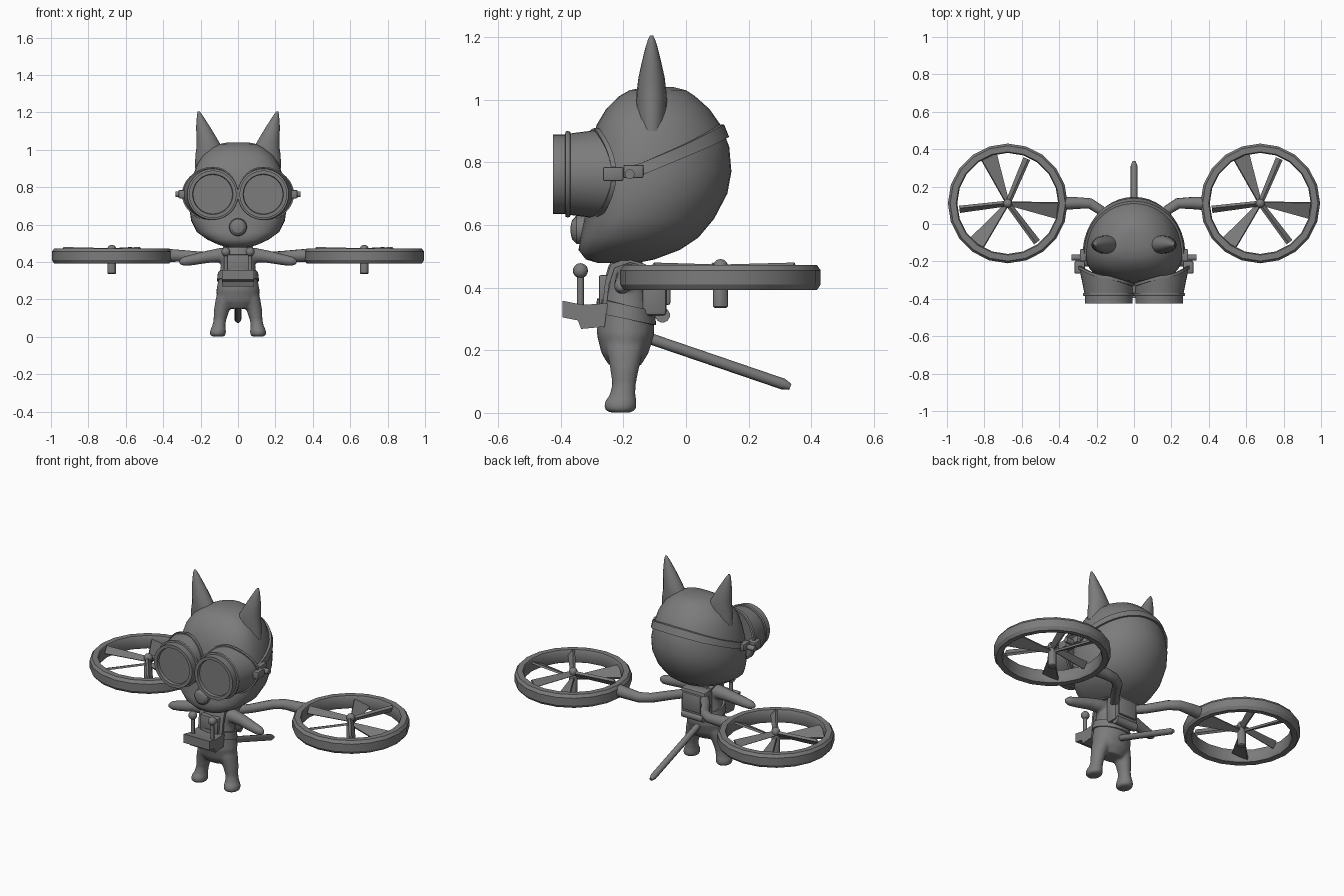
import bpy, bmesh, math
from math import sin, cos, pi, radians
from mathutils import Vector

if "Cube" in bpy.data.objects:
    bpy.data.objects.remove(bpy.data.objects["Cube"])

grey = bpy.data.materials.new("plain_grey")
grey.diffuse_color = (0.2, 0.2, 0.2, 1)
grey.use_nodes = True
grey.node_tree.nodes["Principled BSDF"].inputs["Base Color"].default_value = grey.diffuse_color


def finish(name, bm, angle=40):
    bmesh.ops.recalc_face_normals(bm, faces=bm.faces)
    me = bpy.data.meshes.new(name)
    bm.to_mesh(me)
    bm.free()
    me.materials.append(grey)
    ob = bpy.data.objects.new(name, me)
    bpy.context.collection.objects.link(ob)
    bpy.ops.object.select_all(action='DESELECT')
    ob.select_set(True)
    bpy.context.view_layer.objects.active = ob
    bpy.ops.object.shade_smooth_by_angle(angle=radians(angle))
    return ob


def loft(name, rings, caps=True, closed=False, angle=40, bm=None):
    """Skin a list of equal rings; adds to bm when one is given."""
    own = bm is None
    bm = bm or bmesh.new()
    vs = [[bm.verts.new(p) for p in r] for r in rings]
    n = len(vs[0])
    pairs = list(zip(vs, vs[1:])) + ([(vs[-1], vs[0])] if closed else [])
    for a, b in pairs:
        for i in range(n):
            bm.faces.new((a[i], a[(i + 1) % n], b[(i + 1) % n], b[i]))
    if caps and not closed:
        bm.faces.new(vs[0])
        bm.faces.new(vs[-1])
    return finish(name, bm, angle) if own else bm


def oval(c, rx, ry, n=20):
    return [Vector((c[0] + rx * cos(2 * pi * i / n), c[1] + ry * sin(2 * pi * i / n), c[2])) for i in range(n)]


def tube(name, pts, radii, n=12, bm=None):
    pts = [Vector(p) for p in pts]
    rings = []
    for i, p in enumerate(pts):
        d = (pts[min(i + 1, len(pts) - 1)] - pts[max(i - 1, 0)]).normalized()
        u = d.orthogonal().normalized()
        if i and u.dot(prev) < 0.9:
            u = (prev - d * prev.dot(d)).normalized()
        prev, v = u, d.cross(u)
        rings.append([p + radii[i] * (u * cos(2 * pi * k / n) + v * sin(2 * pi * k / n)) for k in range(n)])
    return loft(name, rings, bm=bm)


def lathe(name, profile, centre, axis='Z', n=32, closed=False):
    rings = []
    for r, h in profile:
        if axis == 'Z':
            rings.append([Vector(centre) + Vector((r * cos(2 * pi * i / n), r * sin(2 * pi * i / n), h)) for i in range(n)])
        else:
            rings.append([Vector(centre) + Vector((r * cos(2 * pi * i / n), h, r * sin(2 * pi * i / n))) for i in range(n)])
    return loft(name, rings, closed=closed, angle=30)


def box(name, lo, hi, bevel=0.006):
    bm = bmesh.new()
    bmesh.ops.create_cube(bm, size=1)
    for v in bm.verts:
        v.co = [lo[k] + (v.co[k] + 0.5) * (hi[k] - lo[k]) for k in range(3)]
    bmesh.ops.bevel(bm, geom=bm.edges[:], offset=bevel, segments=2, affect='EDGES', profile=0.5)
    return finish(name, bm)


def ball(name, c, r):
    bm = bmesh.new()
    bmesh.ops.create_uvsphere(bm, u_segments=16, v_segments=10, radius=r)
    bmesh.ops.translate(bm, verts=bm.verts, vec=c)
    return finish(name, bm, 60)


# Head: height, half width, front y, back y
HEAD = [(.478, .05, -.28, -.16), (.49, .10, -.32, -.10), (.52, .165, -.343, -.02), (.56, .22, -.337, .04),
        (.62, .25, -.325, .09), (.70, .263, -.32, .132), (.77, .26, -.315, .145), (.85, .243, -.305, .138),
        (.92, .22, -.285, .11), (.97, .188, -.255, .075), (1.01, .14, -.215, .03), (1.03, .1, -.18, 0),
        (1.04, .05, -.13, -.04)]


def head_point(t, z, off=0.0):
    for a, b in zip(HEAD, HEAD[1:]):
        if z <= b[0]:
            break
    f = (z - a[0]) / (b[0] - a[0])
    w, yf, yb = (a[k] + (b[k] - a[k]) * f for k in (1, 2, 3))
    yc = yf + (yb - yf) * 0.4
    c, s = cos(t), sin(t)
    e = 1.0 if s > 0 else 0.8                       # squarer cheeks at the front
    x = math.copysign(abs(c) ** e, c) * (w + off)
    y = yc + (math.copysign(abs(s) ** e, s)) * ((yb - yc if s > 0 else yc - yf) + off)
    return Vector((x, y, z))


loft("head", [[head_point(2 * pi * i / 40, r[0]) for i in range(40)] for r in HEAD], angle=70)

# Muzzle and nose
lathe("nose", [(.012, -.368), (.03, -.364), (.045, -.35), (.05, -.32)], (0, 0, .585), 'Y', 16)

# Strap round the back of the head, rising towards the rear
rings = []
for i in range(33):
    t = radians(-8 + 196 * i / 32)
    y = head_point(t, .8).y
    f = min(max((y + .16) / .3, 0), 1)
    z = .77 + .13 * f
    rings.append([head_point(t, z + dz, off) for dz, off in ((-.02, -.004), (-.02, .012), (.02, .012), (.02, -.004))])
loft("goggle_strap", rings)

# Goggle bridge
box("goggle_bridge", (-.03, -.375, .745), (.03, -.32, .78))

for s in (-1, 1):
    # Ears
    ear = [(.90, .145, .085, .045), (.97, .148, .08, .05), (1.02, .155, .066, .048), (1.07, .17, .052, .042),
           (1.12, .186, .038, .031), (1.165, .199, .022, .02), (1.19, .206, .013, .012), (1.205, .21, .005, .005)]
    loft("ear", [oval((s * x, -.11, z), rx, ry, 16) for z, x, rx, ry in ear], angle=70)

    # Goggle barrel with recessed lens
    gc = (s * .135, 0, .762)
    lathe("goggle_barrel", [(.001, -.408), (.105, -.408), (.108, -.425), (.127, -.425), (.127, -.386), (.136, -.384),
                            (.138, -.378), (.136, -.370), (.128, -.368), (.126, -.34)], gc, 'Y', 36)

    # Goggle housing that wraps back onto the cheek, with a rim
    def skirt(t, r):
        c = cos(t)
        back = -.285 + .055 * max(c, 0) ** 2 - .04 * max(-c, 0)
        return Vector((s * (.135 + (r + (.02 if c > 0 else -.012) * abs(c)) * c), back, .762 + (r + .002) * sin(t)))
    ts = [2 * pi * i / 36 for i in range(36)]
    front = [Vector((s * (.135 + .13 * cos(t)), -.37, .762 + .13 * sin(t))) for t in ts]
    loft("goggle_housing", [front, [skirt(t, .139) for t in ts]])
    rim = [[skirt(t, .139) + Vector((s * cos(t) * a, b, sin(t) * a))
            for a, b in ((-.006, -.008), (.006, -.008), (.006, .008), (-.006, .008))] for t in ts]
    loft("goggle_rim", rim, closed=True)

    # Strap buckles
    lo, hi = sorted((s * .262, s * .318))
    box("buckle_block", (lo, -.265, .74), (hi, -.20, .785))
    lo, hi = sorted((s * .255, s * .29))
    box("buckle_plate", (lo, -.20, .75), (hi, -.135, .792))
    tube("buckle_pin", [(s * .28, -.18, .762), (s * .335, -.18, .762)], [.016, .016], 10)

# Body: torso, legs, feet and arms fused into one smooth skin
bm = bmesh.new()
torso = [(.15, .07, .05, -.195), (.19, .112, .075, -.195), (.25, .116, .092, -.193), (.31, .104, .09, -.192),
         (.38, .092, .078, -.19), (.44, .088, .066, -.19), (.47, .078, .058, -.19), (.49, .05, .045, -.19)]
loft("", [oval((0, y, z), rx, ry, 24) for z, rx, ry, y in torso], bm=bm)
for s in (-1, 1):
    leg = [(.001, .034, .036, .108, -.21), (.012, .044, .052, .108, -.21), (.035, .043, .052, .107, -.209),
           (.055, .036, .042, .103, -.203), (.09, .034, .038, .097, -.198), (.14, .042, .046, .088, -.196),
           (.20, .05, .06, .07, -.195), (.25, .045, .06, .06, -.195)]
    loft("", [oval((s * x, y, z), rx, ry, 16) for z, rx, ry, x, y in leg], bm=bm)
    tube("", [(s * .03, -.185, .435), (s * .09, -.185, .437), (s * .16, -.19, .428), (s * .24, -.2, .412),
              (s * .29, -.205, .403), (s * .315, -.208, .399)], [.042, .04, .034, .03, .026, .012], 12, bm)
body = finish("body", bm, 180)
m = body.modifiers.new("fuse", 'REMESH')
m.mode, m.voxel_size, m.use_smooth_shade = 'VOXEL', .008, True
m = body.modifiers.new("soften", 'SMOOTH')
m.factor, m.iterations = .5, 5

# Tail
tube("tail", [(0, -.14, .247), (0, -.1, .232), (0, .31, .092), (0, .333, .083)], [.018, .018, .018, .01], 10)

# Belt round the waist
belt = []
for i in range(32):
    t = 2 * pi * i / 32
    belt.append([Vector((rx * cos(t), -.192 + ry * sin(t), z + .02 * -sin(t)))
                 for rx, ry, z in ((.095, .08, .30), (.113, .097, .30), (.107, .092, .345), (.09, .075, .345))])
loft("belt", belt, closed=True)

# Control tray on the chest, side profile swept across
tray = [(-.395, .305), (-.345, .295), (-.335, .268), (-.26, .275), (-.25, .35), (-.33, .345), (-.395, .358)]
loft("control_tray", [[Vector((x, y, z)) for y, z in tray] for x in (-.085, .085)], angle=20)
box("chest_panel", (-.06, -.278, .345), (.06, -.2, .44))

# Backpack with flap and lower roll
box("backpack", (-.08, -.14, .31), (.08, -.062, .47), .012)
box("backpack_flap", (-.06, -.068, .345), (.06, -.05, .45))
tube("backpack_roll", [(-.07, -.075, .312), (.07, -.075, .312)], [.024, .024])


def blade(name, c, ang, r1, w0, w1, thick, pitch):
    rings = []
    d, side = Vector((cos(ang), sin(ang), 0)), Vector((-sin(ang), cos(ang), 0))
    u = side * cos(pitch) + Vector((0, 0, sin(pitch)))
    v = d.cross(u)
    for r, w in ((.012, w0), (r1, w1)):
        rings.append([Vector(c) + d * r + u * a * w / 2 + v * b * thick / 2
                      for a, b in ((-1, -1), (1, -1), (1, 1), (-1, 1))])
    loft(name, rings, angle=20)


for s in (-1, 1):
    # Joysticks
    tube("joystick", [(s * .065, -.337, .34), (s * .065, -.337, .445)], [.011, .011], 10)
    ball("joystick_knob", (s * .065, -.337, .454), .024)
    # Shoulder straps over the chest and back
    path = [(-.266, .35), (-.258, .42), (-.24, .475), (-.19, .492), (-.13, .475), (-.10, .42)]
    loft("shoulder_strap", [[Vector((s * x, y + dy, z + dz)) for x, dy, dz in
                             ((.05, 0, 0), (.08, 0, 0), (.08, .012, -.012), (.05, .012, -.012))] for y, z in path])
    # Boom from the backpack to the fan
    tube("fan_boom", [(s * .05, -.1, .425), (s * .11, -.03, .425), (s * .18, .075, .428), (s * .235, .11, .43),
                      (s * .30, .112, .433), (s * .37, .11, .435)], [.026, .026, .027, .029, .032, .036], 12)
    # Fan duct, hub and blades
    fx, fy = s * .675, .11
    lathe("fan_duct", [(.276, .395), (.308, .392), (.32, .41), (.32, .455), (.308, .472), (.276, .472), (.27, .46),
                       (.27, .41)], (fx, fy, 0), 'Z', 20, closed=True)
    lathe("fan_hub", [(.018, .335), (.024, .34), (.024, .43), (.016, .445), (.016, .46)], (fx, fy, 0), 'Z', 12)
    ball("hub_cap", (fx, fy, .467), .024)
    for k in range(3):
        blade("fan_vane", (fx, fy, .43), radians(112 + 120 * k), .285, .02, .1, .012, radians(25))
        blade("fan_blade", (fx, fy, .457), radians(67 + 120 * k), .26, .03, .045, .016, radians(-55))
